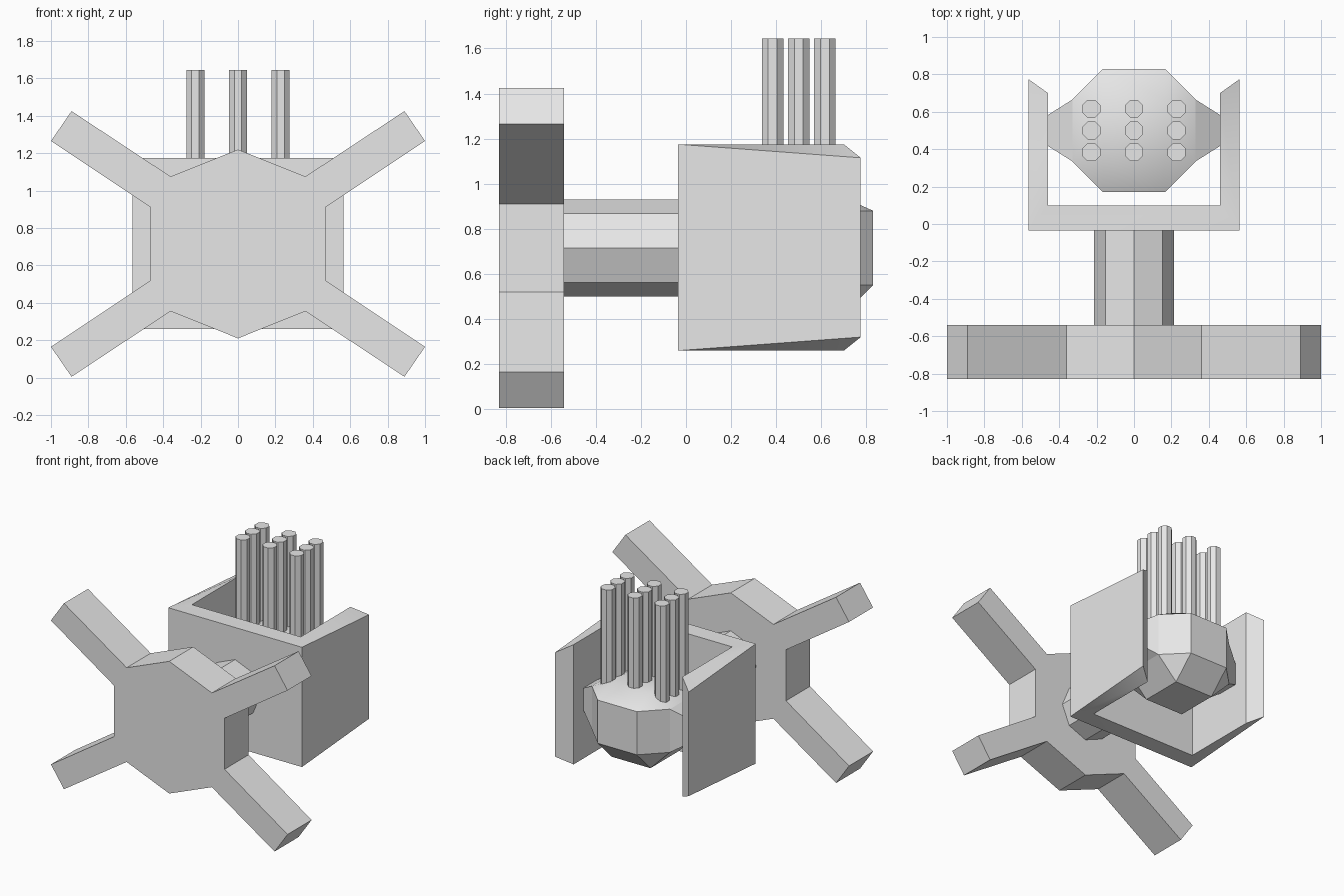
import bpy, bmesh, math
from mathutils import Matrix, Vector

cube = bpy.data.objects.get("Cube")
if cube:
    bpy.data.objects.remove(cube, do_unlink=True)

grey = bpy.data.materials.new("light_grey")
grey.use_nodes = True
colour = (0.8, 0.8, 0.8, 1)
grey.diffuse_color = colour
grey.node_tree.nodes["Principled BSDF"].inputs["Base Color"].default_value = colour

MID_Z = 0.715
BALL_Y = 0.5


def finish(name, bm, smooth=False):
    bmesh.ops.recalc_face_normals(bm, faces=bm.faces)
    mesh = bpy.data.meshes.new(name)
    bm.to_mesh(mesh)
    bm.free()
    mesh.materials.append(grey)
    obj = bpy.data.objects.new(name, mesh)
    bpy.context.collection.objects.link(obj)
    if smooth:
        bpy.ops.object.select_all(action="DESELECT")
        obj.select_set(True)
        bpy.context.view_layer.objects.active = obj
        bpy.ops.object.shade_smooth_by_angle(angle=math.radians(30))
    return obj


def prism(outline, offset):
    """Extrude a flat outline along an offset."""
    bm = bmesh.new()
    face = bm.faces.new([bm.verts.new(p) for p in outline])
    moved = bmesh.ops.extrude_face_region(bm, geom=[face], use_keep_orig=True)["geom"]
    bmesh.ops.translate(bm, vec=offset, verts=[v for v in moved if isinstance(v, bmesh.types.BMVert)])
    return bm


def hull(name, points, smooth=False):
    """Convex solid with coplanar triangles merged."""
    bm = bmesh.new()
    for p in points:
        bm.verts.new(p)
    bmesh.ops.convex_hull(bm, input=bm.verts)
    bmesh.ops.dissolve_limit(bm, angle_limit=0.02, verts=bm.verts, edges=bm.edges)
    return finish(name, bm, smooth)


def rod(name, radius, depth, place, turn):
    bm = bmesh.new()
    bmesh.ops.create_cone(bm, cap_ends=True, segments=8, radius1=radius, radius2=radius,
                          depth=depth, matrix=Matrix.Translation(place) @ turn)
    return finish(name, bm)


# Four-armed base plate: one quarter outline mirrored around
quarter = [(0, 0.505), (0.36, 0.36), (0.89, 0.71), (1, 0.55), (0.467, 0.195)]
half = quarter + [(x, -z) for x, z in reversed(quarter)]
star = half + [(-x, z) for x, z in reversed(half[1:-1])]
finish("base_star", prism([(x, -0.83, MID_Z + z) for x, z in star], (0, 0.29, 0)))

# Shaft between base and bracket
rod("shaft", 0.215, 0.53, (0, -0.285, MID_Z), Matrix.Rotation(math.pi / 2, 4, "X"))

# U-shaped bracket with slanted tips, lowered on their outer edges
side = [(0.565, -0.035), (0.565, 0.775), (0.46, 0.7), (0.46, 0.1)]
fork = side + [(-x, y) for x, y in reversed(side)]
bm = prism([(x, y, 0.26) for x, y in fork], (0, 0, 0.915))
for v in bm.verts:
    if v.co.y > 0.74:
        v.co.z += 0.06 if v.co.z < MID_Z else -0.06
# Split the ends so each arm bends from its outer heel to its inner tip
ends = [f for f in bm.faces if len(f.verts) == 8]
for f in ends:
    def corner(x, y):
        return min(f.verts, key=lambda v: (v.co.x - x) ** 2 + (v.co.y - y) ** 2)
    heels = [corner(s * 0.565, -0.035) for s in (-1, 1)]
    tips = [corner(s * 0.565, 0.775) for s in (-1, 1)]
    inners = [corner(s * 0.46, 0.7) for s in (-1, 1)]
    elbows = [corner(s * 0.46, 0.1) for s in (-1, 1)]
    bm.faces.remove(f)
    for i in (0, 1):
        bm.faces.new((heels[i], tips[i], inners[i]))
        bm.faces.new((heels[i], inners[i], elbows[i]))
    bm.faces.new((heels[0], elbows[0], elbows[1], heels[1]))
finish("bracket", bm, True)

# Faceted ball with a shallow top
a, b = 0.165, 0.33
signs = (-1, 1)
points = []
for sx in signs:
    for sy in signs:
        for z in (-a, a):
            points += [(sx * a, BALL_Y + sy * b, MID_Z + z), (sx * b, BALL_Y + sy * a, MID_Z + z)]
        points += [(sx * a, BALL_Y + sy * a, MID_Z + z) for z in (-b, 0.24)]
hull("ball", points, True)

# Tapered pivots from ball to bracket
for s, label in ((1, "left"), (-1, "right")):
    hull("pivot_" + label, [(s * x, BALL_Y + sy * r, MID_Z + sz * r)
                            for x, r in ((b, a), (0.46, 0.083)) for sy in signs for sz in signs])

# Three by three upright tubes
for i in (-1, 0, 1):
    for j in (-1, 0, 1):
        rod(f"tube_{i + 2}_{j + 2}", 0.052, 0.795, (i * 0.228, BALL_Y + j * 0.116, 1.2475),
            Matrix.Rotation(math.pi / 8, 4, "Z"))
